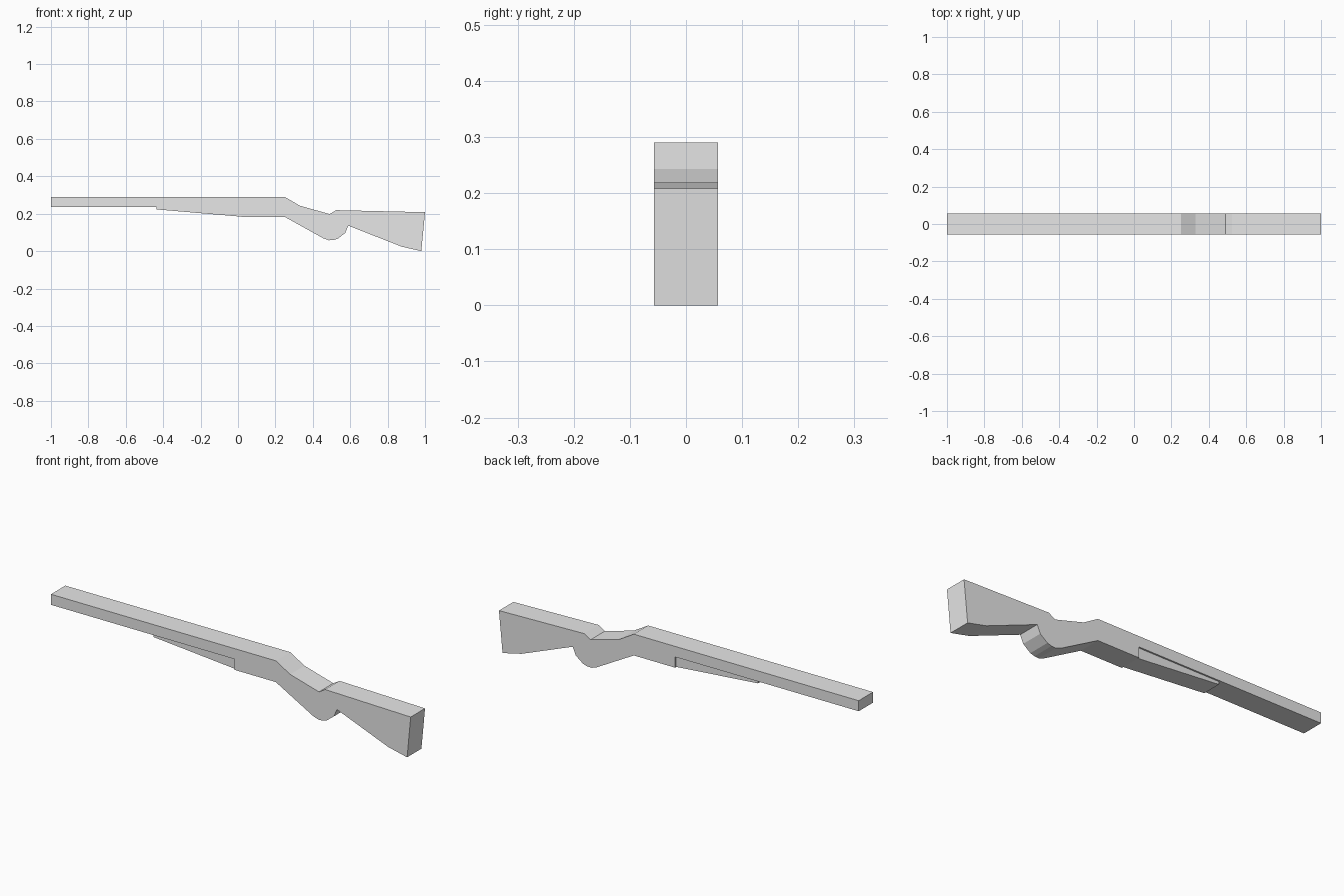
import bpy
import bmesh

cube = bpy.data.objects.get("Cube")
if cube:
    bpy.data.objects.remove(cube, do_unlink=True)

# Single plain grey material
grey = bpy.data.materials.new("plain_grey")
grey.use_nodes = True
colour = (0.8, 0.8, 0.8, 1)
grey.diffuse_color = colour
grey.node_tree.nodes["Principled BSDF"].inputs["Base Color"].default_value = colour


def extrude_profile(name, profile, half_width):
    """Extrude a side outline (x, z) evenly about y = 0."""
    bm = bmesh.new()
    side = bm.faces.new([bm.verts.new((x, -half_width, z)) for x, z in profile])
    result = bmesh.ops.extrude_face_region(bm, geom=[side], use_keep_orig=True)
    moved = [v for v in result["geom"] if isinstance(v, bmesh.types.BMVert)]
    bmesh.ops.translate(bm, verts=moved, vec=(0, 2 * half_width, 0))
    bmesh.ops.recalc_face_normals(bm, faces=bm.faces)
    mesh = bpy.data.meshes.new(name)
    bm.to_mesh(mesh)
    bm.free()
    mesh.materials.append(grey)
    obj = bpy.data.objects.new(name, mesh)
    bpy.context.collection.objects.link(obj)
    return obj


# Outline pieces, running clockwise from the muzzle
barrel_top = [(-1, 0.237), (-1, 0.29), (0.25, 0.29)]
wrist_top = [(0.33, 0.243), (0.49, 0.198), (0.525, 0.219)]
butt = [(1, 0.208), (0.98, 0), (0.875, 0.024), (0.59, 0.136)]
grip = [(0.573, 0.097), (0.533, 0.066), (0.51, 0.059), (0.485, 0.058), (0.455, 0.069)]
receiver_bottom = [(0.25, 0.183), (0.02, 0.183), (0.02, 0.237)]
extrude_profile("barrel_and_stock",
                barrel_top + wrist_top + butt + grip + receiver_bottom, 0.057)

# Tapered fore-end, slightly narrower than the barrel
extrude_profile("fore_end",
                [(-0.435, 0.24), (0.03, 0.24), (0.03, 0.184), (0.02, 0.184), (-0.435, 0.223)],
                0.049)
